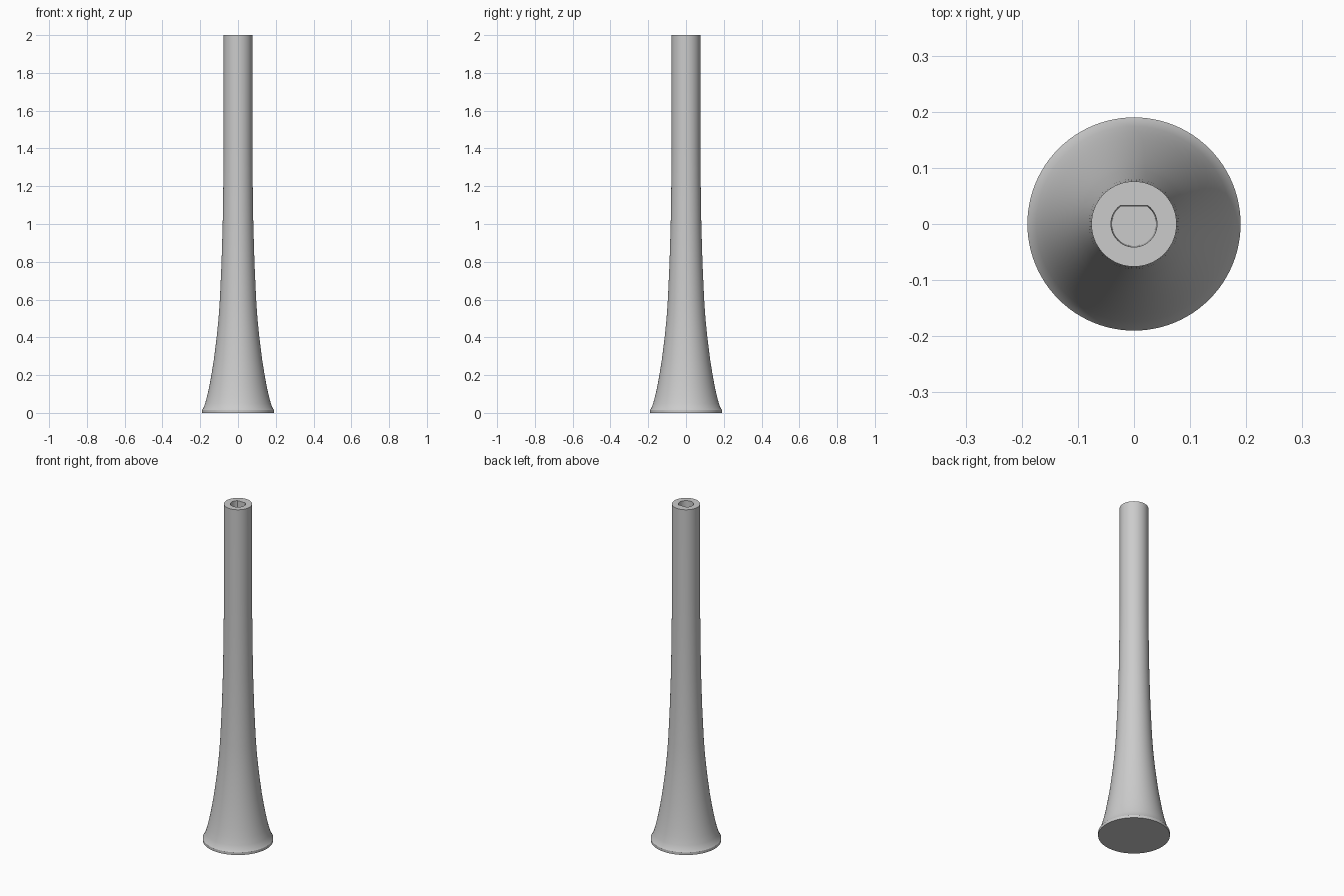
import bpy, bmesh
from math import sin, cos, tau, radians

cube = bpy.data.objects.get("Cube")
if cube:
    bpy.data.objects.remove(cube)

SIDES = 96
FLAT_ANGLE = radians(52.5)      # where the flat of the D-shaped socket begins
SOCKET_DEPTH = 0.3

grey = bpy.data.materials.new("light grey")
grey.use_nodes = True
color = (0.6, 0.6, 0.6, 1)
grey.diffuse_color = color
grey.node_tree.nodes["Principled BSDF"].inputs["Base Color"].default_value = color

bm = bmesh.new()


def ring(radius, z, flat=None):
    """Circle of vertices, optionally cut straight on its back side."""
    points = []
    for i in range(SIDES):
        a = tau * i / SIDES
        y = radius * sin(a)
        if flat is not None:
            y = min(y, flat)
        points.append(bm.verts.new((radius * cos(a), y, z)))
    return points


# Flared outside, from the foot rim up to the straight neck
profile = [(0.19, 0), (0.19, 0.016), (0.183, 0.026), (0.174, 0.05),
           (0.163, 0.09), (0.152, 0.14), (0.141, 0.2), (0.128, 0.28),
           (0.113, 0.4), (0.103, 0.5), (0.096, 0.6), (0.087, 0.8),
           (0.081, 1.0), (0.078, 1.2), (0.076, 1.4), (0.076, 2)]
rings = [ring(r, z) for r, z in profile]

# D-shaped socket sunk into the top, with a slight draft
for radius, z in ((0.041, 2), (0.039, 2 - SOCKET_DEPTH)):
    rings.append(ring(radius, z, radius * sin(FLAT_ANGLE)))

for low, high in zip(rings, rings[1:]):
    for i in range(SIDES):
        j = (i + 1) % SIDES
        bm.faces.new((low[i], low[j], high[j], high[i]))

# Closed underside and socket floor
bm.faces.new(rings[0][::-1])
bm.faces.new(rings[-1])
bmesh.ops.recalc_face_normals(bm, faces=bm.faces)

mesh = bpy.data.meshes.new("flared_leg")
bm.to_mesh(mesh)
bm.free()
mesh.materials.append(grey)
leg = bpy.data.objects.new("flared_leg", mesh)
bpy.context.collection.objects.link(leg)

bpy.ops.object.select_all(action="DESELECT")
leg.select_set(True)
bpy.context.view_layer.objects.active = leg
bpy.ops.object.shade_smooth_by_angle(angle=radians(25))
